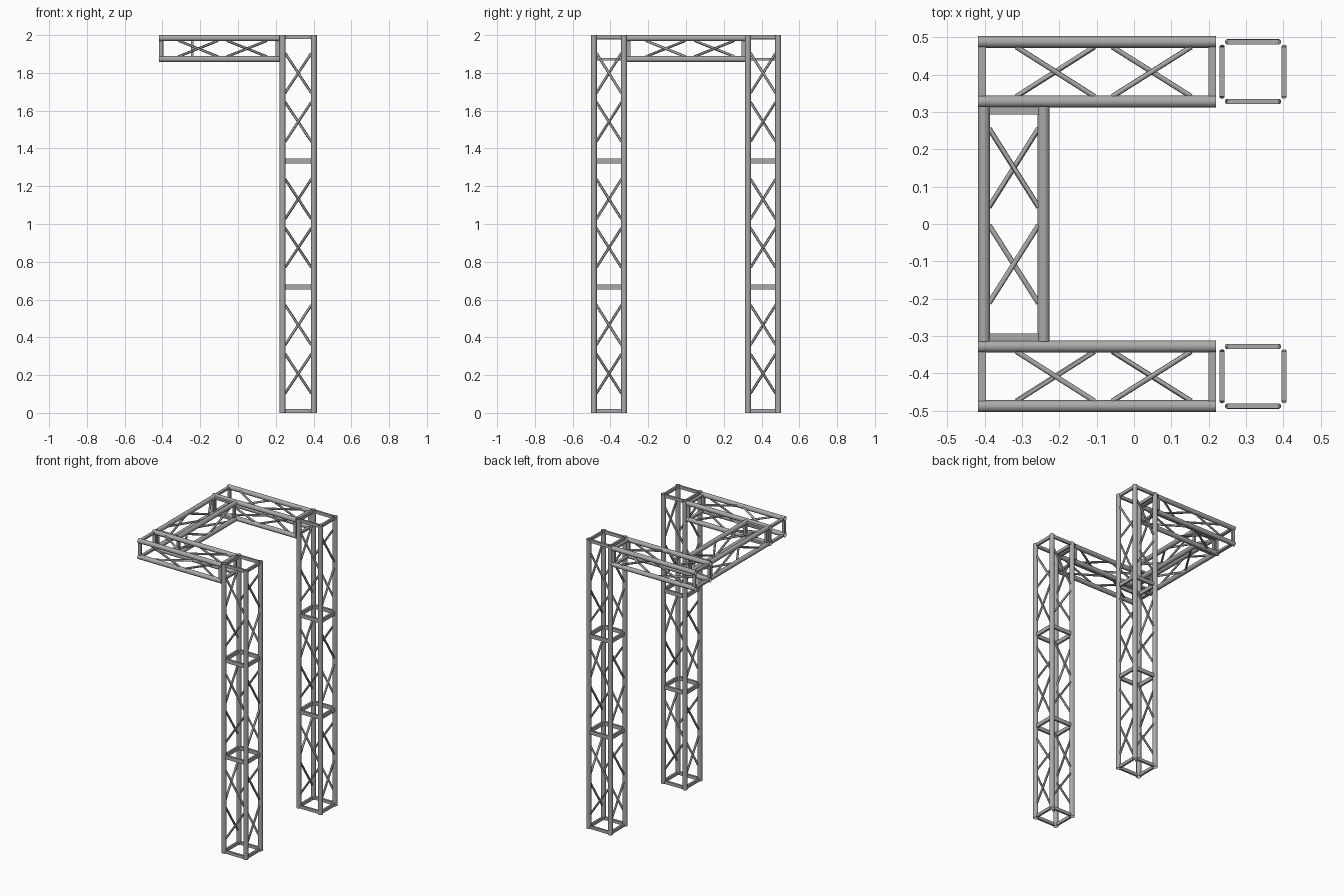
import bpy
import bmesh
from mathutils import Matrix, Vector

if "Cube" in bpy.data.objects:
    bpy.data.objects.remove(bpy.data.objects["Cube"], do_unlink=True)

CHORD_R, BRACE_R, RUNG_T = 0.016, 0.007, 0.0135

steel = bpy.data.materials.new("grey_steel")
steel.use_nodes = True
GREY = (0.4, 0.4, 0.4, 1)
steel.diffuse_color = GREY
steel.node_tree.nodes["Principled BSDF"].inputs["Base Color"].default_value = GREY


def finish(bm, name):
    mesh = bpy.data.meshes.new(name)
    bm.to_mesh(mesh)
    bm.free()
    mesh.materials.append(steel)
    obj = bpy.data.objects.new(name, mesh)
    bpy.context.collection.objects.link(obj)
    bpy.ops.object.select_all(action='DESELECT')
    obj.select_set(True)
    bpy.context.view_layer.objects.active = obj
    bpy.ops.object.shade_smooth_by_angle()


def span(a, b):
    """Matrix at the midpoint of a-b with local z along it."""
    turn = (b - a).to_track_quat('Z', 'Y').to_matrix().to_4x4()
    return Matrix.Translation((a + b) / 2) @ turn


def tube(bm, a, b, radius, sides=16):
    bmesh.ops.create_cone(bm, cap_ends=False, segments=sides, radius1=radius,
                          radius2=radius, depth=(b - a).length, matrix=span(a, b))


def bar(bm, a, b, axis, width):
    """Flat bar from a to b, wide along the truss axis."""
    along = (b - a).normalized()
    side = axis.cross(along)
    turn = Matrix((axis, side, along)).transposed().to_4x4()
    size = Matrix.Diagonal((width, RUNG_T, (b - a).length, 1))
    bmesh.ops.create_cube(bm, size=1, matrix=Matrix.Translation((a + b) / 2) @ turn @ size)


def truss(name, start, axis, u, half_u, half_v, length, bays):
    """Box truss: four open tubes, rungs at bay ends, zigzag braces on each face."""
    start, axis, u = Vector(start), Vector(axis), Vector(u)
    v = axis.cross(u)
    corners = [start + u * half_u * i + v * half_v * j
               for i, j in ((-1, -1), (1, -1), (1, 1), (-1, 1))]
    bay = length / bays
    chords, rungs, braces = bmesh.new(), bmesh.new(), bmesh.new()
    for c, d in zip(corners, corners[1:] + corners[:1]):
        tube(chords, c, c + axis * length, CHORD_R)
        inset = (d - c).normalized() * CHORD_R * 0.85
        p, q = c + inset, d - inset
        for k in range(bays + 1):
            width = 0.021 if k in (0, bays) else 0.026
            at = min(max(k * bay, width / 2), length - width / 2)
            bar(rungs, p + axis * at, q + axis * at, axis, width)
        for k in range(bays):
            for a, b, low, high in ((p, q, 0.103, 0.312), (q, p, 0.36, 0.571)):
                tube(braces, a + axis * (k * bay + low),
                     b + axis * (k * bay + high), BRACE_R, 12)
    finish(chords, name + "_chords")
    finish(rungs, name + "_rungs")
    finish(braces, name + "_braces")


X, Y, Z = (1, 0, 0), (0, 1, 0), (0, 0, 1)

# Two towers, each with a beam reaching towards -x
for side, y in (("front", -0.408), ("back", 0.408)):
    truss(side + "_tower", (0.319, y, 0), Z, X, 0.083, 0.08, 2.0, 3)
    truss(side + "_beam", (-0.418, y, 1.9285), X, Y, 0.08, 0.0555, 0.638, 1)

# Cross beam joining the two side beams
truss("cross_beam", (-0.322, -0.315, 1.9285), Y, X, 0.08, 0.0555, 0.63, 1)
